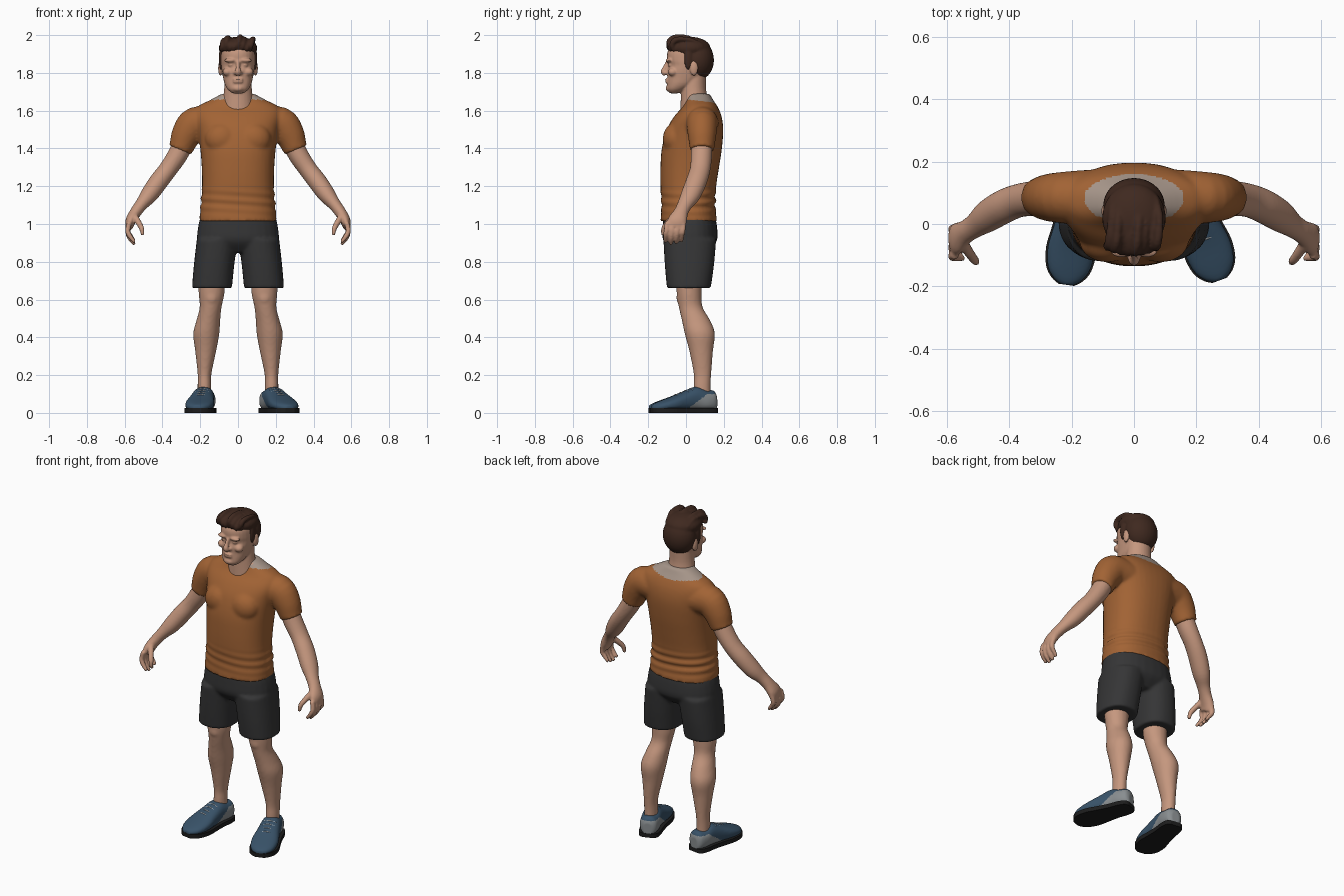
import bpy, bmesh, math
from mathutils import Vector, Matrix

if "Cube" in bpy.data.objects:
    bpy.data.objects.remove(bpy.data.objects["Cube"])

X, Y, Z = Vector((1, 0, 0)), Vector((0, 1, 0)), Vector((0, 0, 1))


def material(name, *rgb):
    m = bpy.data.materials.new(name)
    m.use_nodes = True
    m.diffuse_color = (*rgb, 1)
    m.node_tree.nodes["Principled BSDF"].inputs["Base Color"].default_value = (*rgb, 1)
    return m


skin = material("skin", 0.56, 0.31, 0.21)
orange = material("orange cloth", 0.36, 0.125, 0.035)
neck_grey = material("neckline grey", 0.38, 0.30, 0.25)
charcoal = material("charcoal cloth", 0.036, 0.036, 0.037)
brown = material("brown hair", 0.05, 0.022, 0.014)
blue = material("blue canvas", 0.04, 0.085, 0.14)
shoe_grey = material("shoe grey", 0.25, 0.27, 0.28)
black = material("black rubber", 0.012, 0.012, 0.012)
white = material("white lace", 0.65, 0.68, 0.7)


def resample(pts, steps=4):
    """Catmull-Rom smoothing through (x, y, z, ru, rv) stations."""
    pts = [Vector(p) for p in pts]
    out = []
    for i in range(len(pts) - 1):
        a, b, c, d = pts[max(i - 1, 0)], pts[i], pts[i + 1], pts[min(i + 2, len(pts) - 1)]
        for k in range(steps):
            t = k / steps
            out.append(b + (c - a) * (t / 2) + (a * 2 - b * 5 + c * 4 - d) * (t * t / 2)
                       + (b * 3 - a - c * 3 + d) * (t ** 3 / 2))
    return out + [pts[-1]]


def tube(bm, stations, both=False, axis=None, ref=Y, power=2, n=28):
    """Closed loft; rv runs along ref, ru across it. both adds a mirrored copy."""
    pts = resample(stations)
    for side in ((1, -1) if both else (1,)):
        rings = []
        for i, p in enumerate(pts):
            t = axis or (pts[min(i + 1, len(pts) - 1)] - pts[max(i - 1, 0)]).to_3d().normalized()
            v = (ref - t * ref.dot(t)).normalized()
            u = v.cross(t)
            ring = []
            for k in range(n):
                c, s = math.cos(math.tau * k / n), math.sin(math.tau * k / n)
                c = math.copysign(abs(c) ** (2 / power), c)
                s = math.copysign(abs(s) ** (2 / power), s)
                q = p.to_3d() + u * c * p[3] + v * s * p[4]
                ring.append(bm.verts.new((q.x * side, q.y, q.z)))
            rings.append(ring)
        for a, b in zip(rings, rings[1:]):
            for k in range(n):
                bm.faces.new((a[k], a[(k + 1) % n], b[(k + 1) % n], b[k]))
        bm.faces.new(rings[0])
        bm.faces.new(rings[-1])


def ball(bm, centre, radii, both=False):
    for side in ((1, -1) if both else (1,)):
        c = Vector((centre[0] * side, centre[1], centre[2]))
        bmesh.ops.create_uvsphere(bm, u_segments=28, v_segments=18, radius=1,
                                  matrix=Matrix.Translation(c) @ Matrix.Diagonal((*radii, 1)))


def finish(name, bm, mats, voxel=0, smooth=4):
    """Turn the parts into one object, fusing them when a voxel size is given."""
    bmesh.ops.recalc_face_normals(bm, faces=bm.faces[:])
    me = bpy.data.meshes.new(name)
    bm.to_mesh(me)
    bm.free()
    ob = bpy.data.objects.new(name, me)
    bpy.context.collection.objects.link(ob)
    if voxel:
        r = ob.modifiers.new("fuse", 'REMESH')
        r.mode, r.voxel_size = 'VOXEL', voxel
        s = ob.modifiers.new("soften", 'SMOOTH')
        s.factor, s.iterations = 0.5, smooth
        dg = bpy.context.evaluated_depsgraph_get()
        ob.data = bpy.data.meshes.new_from_object(ob.evaluated_get(dg))
        ob.modifiers.clear()
        ob.data.shade_smooth()
    ob.data.materials.clear()
    for m in mats:
        ob.data.materials.append(m)
    return ob


def body(rows):
    """Rows of (z, front y, back y, half width) as horizontal stations."""
    return [(0, (f + b) / 2, z, w, (b - f) / 2) for z, f, b, w in rows]


# Shirt: trunk, chest and short sleeves
bm = bmesh.new()
tube(bm, body([(1.015, -.135, .165, .205), (1.1, -.13, .155, .197), (1.2, -.135, .16, .19),
               (1.3, -.135, .175, .192), (1.4, -.128, .19, .2), (1.5, -.102, .197, .215),
               (1.57, -.062, .188, .23), (1.62, -.018, .168, .215), (1.655, .0, .145, .15),
               (1.69, .01, .125, .085)]), axis=Z, power=2.3, n=40)
ball(bm, (.085, -.055, 1.45), (.09, .068, .085), True)
tube(bm, [(.14, .085, 1.53, .085, .09), (.225, .085, 1.53, .09, .083), (.272, .085, 1.475, .08, .076),
          (.297, .085, 1.415, .067, .067), (.307, .085, 1.392, .064, .064)], True)
shirt = finish("shirt", bm, [orange, neck_grey, skin], .0095)
for v in shirt.data.vertices:  # cloth folds above the hem
    fade = max(0, 1 - abs(v.co.z - 1.12) / .09) * (1 if v.co.y > 0 else .5)
    v.co += v.normal * (.006 * fade * math.sin(v.co.z * 130 + v.co.x * 9))
for f in shirt.data.polygons:  # neckline patch and front opening
    x, y, z = f.center
    if y < .03 and z > 1.615 + abs(x) * .8:
        f.material_index = 2
    elif z > 1.6 and (x / .16) ** 2 + ((y - .08) / .08) ** 2 < 1:
        f.material_index = 1

# Shorts
bm = bmesh.new()
tube(bm, [(.138, .015, .66, .106, .116), (.127, .018, .78, .107, .13), (.11, .02, .92, .108, .14)],
     True, axis=Z, power=2.3)
tube(bm, body([(.85, -.07, .11, .15), (.91, -.12, .163, .212), (.98, -.124, .165, .212),
               (1.04, -.12, .155, .198)]), axis=Z, power=2.3)
finish("shorts", bm, [charcoal], .0095, 3)

# Legs
bm = bmesh.new()
tube(bm, [(.14, .015, .72, .072, .07), (.14, .017, .63, .068, .066), (.145, .025, .56, .058, .063),
          (.157, .053, .49, .063, .075), (.168, .073, .42, .069, .08), (.171, .08, .33, .056, .063),
          (.177, .087, .21, .037, .047), (.178, .085, .15, .036, .045), (.178, .085, .09, .036, .045)],
     True, axis=Z)
ball(bm, (.14, -.025, .61), (.035, .026, .04), True)
finish("legs", bm, [skin], .009)

# Arms and hands
bm = bmesh.new()
tube(bm, [(.27, .085, 1.46, .054, .056), (.32, .082, 1.365, .053, .056), (.37, .075, 1.29, .049, .054),
          (.42, .055, 1.225, .05, .055), (.47, .025, 1.155, .046, .052), (.51, -.005, 1.105, .034, .04),
          (.54, -.025, 1.065, .031, .038), (.567, -.045, 1.02, .028, .05), (.575, -.06, .985, .02, .048)],
     True)
for i in range(4):
    y, drop = -.104 + .029 * i, .012 * abs(i - 1.3)
    tube(bm, [(.574, y + .005, 1.01, .014, .014), (.584, y, .965, .014, .014),
              (.572, y - .004, .92 + drop, .013, .013), (.546, y - .006, .888 + drop, .009, .009)], True, n=12)
tube(bm, [(.55, -.06, 1.045, .018, .018), (.525, -.098, 1.005, .016, .016),
          (.51, -.118, .975, .014, .014), (.504, -.122, .94, .009, .009)], True, n=12)
finish("arms", bm, [skin], .0065, 3)

# Head and neck
bm = bmesh.new()
tube(bm, body([(1.692, -.085, -.04, .03), (1.712, -.1, .0, .054), (1.74, -.1, .05, .07),
               (1.775, -.098, .09, .079), (1.81, -.1, .115, .086), (1.84, -.092, .125, .09),
               (1.87, -.1, .13, .091), (1.92, -.095, .125, .086), (1.97, -.05, .08, .055)]),
     axis=Z, power=2.3)
tube(bm, [(0, .045, 1.58, .09, .075), (0, .043, 1.66, .08, .071), (0, .04, 1.72, .073, .066),
          (0, .045, 1.8, .07, .062)], axis=Z)
tube(bm, [(0, -.094, 1.86, .011, .012), (0, -.108, 1.83, .011, .014),
          (0, -.12, 1.805, .017, .014), (0, -.108, 1.79, .014, .01)], n=16)
ball(bm, (.013, -.103, 1.8), (.011, .012, .01), True)       # nostrils
ball(bm, (.04, -.091, 1.866), (.034, .016, .011), True)     # brow ridges
ball(bm, (.036, -.081, 1.842), (.017, .014, .011), True)    # closed eyes
ball(bm, (.056, -.07, 1.805), (.026, .026, .022), True)     # cheekbones
for z in (1.765, 1.752):
    ball(bm, (0, -.1, z), (.028, .011, .006))               # lips
ball(bm, (0, -.09, 1.718), (.03, .018, .018))               # chin
ball(bm, (.093, .042, 1.825), (.012, .022, .04), True)      # ears
finish("head", bm, [skin], .0055, 3)

# Hair: back, crown, sideburns and swept locks
bm = bmesh.new()
ball(bm, (0, .06, 1.868), (.099, .088, .108))
ball(bm, (0, .02, 1.931), (.102, .11, .06))
ball(bm, (.089, .012, 1.875), (.013, .022, .06), True)
for i in range(8):
    x = -.078 + .022 * i
    lift = .014 * math.sin(i * 1.9) - 1.6 * x * x
    tube(bm, [(x - .012, -.078 + 3 * x * x, 1.915, .008, .01), (x - .006, -.09 + 3 * x * x, 1.95 + lift, .014, .016),
              (x, -.05, 1.976 + lift, .015, .016), (x + .006, .02, 1.976 + lift / 2, .013, .013),
              (x * .9, .09, 1.945, .008, .008)], n=12)
finish("hair", bm, [brown], .0065, 2)

# Shoes: (distance along the foot, half width, height)
foot = [(.078, .026, .09), (.062, .047, .118), (.02, .057, .122), (-.035, .058, .138), (-.1, .066, .115),
        (-.17, .076, .086), (-.23, .068, .064), (-.265, .046, .05), (-.283, .02, .04)]
for label, x, turn in (("left", .178, 20), ("right", -.178, -8)):
    place = Matrix.Translation((x, .085, 0)) @ Matrix.Rotation(math.radians(turn), 4, 'Z')
    bm = bmesh.new()
    tube(bm, [(0, y, (h + .01) / 2, (h - .01) / 2, w) for y, w, h in foot], axis=Y, ref=X, power=2.4)
    upper = finish(label + "_shoe_upper", bm, [blue, shoe_grey], .0065, 3)
    for f in upper.data.polygons:  # grey heel quarters
        _, y, z = f.center
        f.material_index = int(y > -.09 and z < min(.03 + .7 * (y + .09), .1))

    bm = bmesh.new()
    edge = [(w + .005, y) for y, w, _ in resample([(y, w, 0) for y, w, h in foot])]
    outline = edge + [(-a, b) for a, b in reversed(edge)]
    base = bm.faces.new([bm.verts.new((a, b, 0)) for a, b in outline])
    top = bmesh.ops.extrude_face_region(bm, geom=[base])["geom"]
    bmesh.ops.translate(bm, vec=(0, 0, .025), verts=[v for v in top if isinstance(v, bmesh.types.BMVert)])
    sole = finish(label + "_shoe_sole", bm, [black])

    bm = bmesh.new()
    for i in range(4):
        y, z = -.065 - .026 * i, .129 - .0105 * i
        tube(bm, [(-.036, y, z - .009, .003, .003), (0, y, z, .003, .003),
                  (.036, y, z - .009, .003, .003)], n=8)
    laces = finish(label + "_shoe_laces", bm, [white])
    for ob in (upper, sole, laces):
        ob.matrix_world = place
